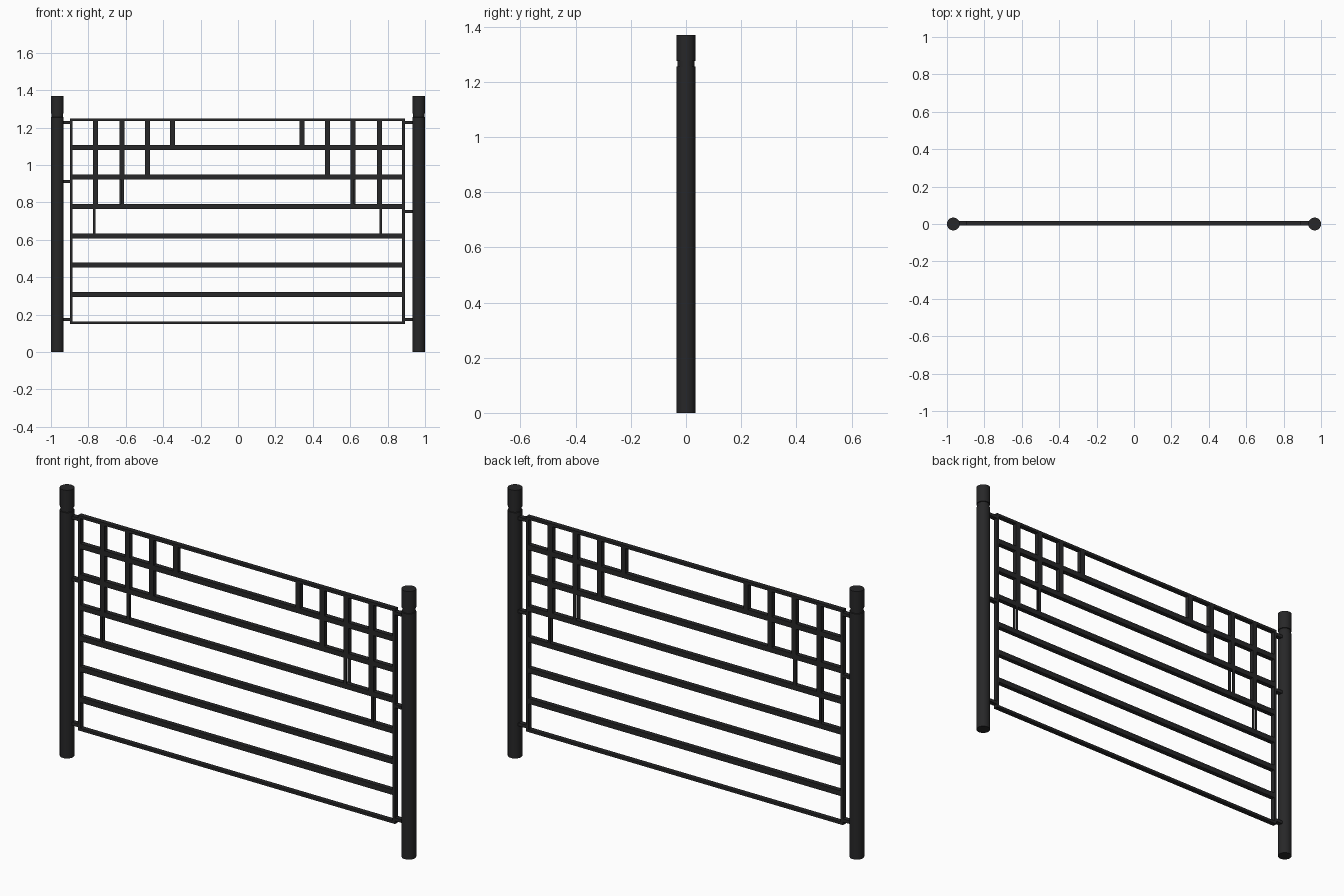
import bpy, bmesh, math

if "Cube" in bpy.data.objects:
    bpy.data.objects.remove(bpy.data.objects["Cube"])

mat = bpy.data.materials.new("black_metal")
mat.diffuse_color = (0.02, 0.02, 0.021, 1)
mat.use_nodes = True
mat.node_tree.nodes["Principled BSDF"].inputs["Base Color"].default_value = mat.diffuse_color


def mesh_object(name, bm):
    bmesh.ops.recalc_face_normals(bm, faces=bm.faces)
    me = bpy.data.meshes.new(name)
    bm.to_mesh(me)
    bm.free()
    me.materials.append(mat)
    ob = bpy.data.objects.new(name, me)
    bpy.context.collection.objects.link(ob)
    return ob


def bar(name, x0, x1, y0, y1, z0, z1):
    bm = bmesh.new()
    bmesh.ops.create_cube(bm, size=1)
    for v in bm.verts:
        v.co = ((x0 + x1) / 2 + v.co.x * (x1 - x0),
                (y0 + y1) / 2 + v.co.y * (y1 - y0),
                (z0 + z1) / 2 + v.co.z * (z1 - z0))
    return mesh_object(name, bm)


def lathe(name, x, profile, sides=32):
    bm = bmesh.new()
    rings = [[bm.verts.new((x + r * math.cos(2 * math.pi * i / sides),
                            r * math.sin(2 * math.pi * i / sides), z))
              for i in range(sides)] for r, z in profile]
    for a, b in zip(rings, rings[1:]):
        for i in range(sides):
            j = (i + 1) % sides
            bm.faces.new((a[i], a[j], b[j], b[i]))
    bm.faces.new(rings[0])
    bm.faces.new(rings[-1])
    ob = mesh_object(name, bm)
    bpy.context.view_layer.objects.active = ob
    ob.select_set(True)
    bpy.ops.object.shade_smooth_by_angle()
    ob.select_set(False)


# Gate frame limits
CX = -0.003
L, R = -0.899, 0.892
BOT, TOP = 0.149, 1.248
YF, YB = -0.007, 0.017
T = 0.014    # frame thickness
W = 0.027    # rail and upright width
S = 0.003    # strip thickness

# Round posts with a groove under the cap
for side, x in (("left", -0.966), ("right", 0.966)):
    lathe(side + "_post", x, [(0.034, 0), (0.034, 1.255), (0.030, 1.256),
                              (0.030, 1.275), (0.034, 1.276), (0.034, 1.37)])

# Thin outer frame
bar("frame_top", L, R, YF, YB, TOP - T, TOP)
bar("frame_bottom", L, R, YF, YB, BOT, BOT + T)
bar("frame_left", L, L + T, YF, YB, BOT + T, TOP - T)
bar("frame_right", R - T, R, YF, YB, BOT + T, TOP - T)

# Horizontal rails
rails = [1.0925 - 0.157 * i for i in range(6)]
for z in rails:
    bar("rail", L + T, R - T, YF, YB, z - W / 2, z + W / 2)

# Stepped uprights, solid between rails
for dx, levels in ((0.346, 1), (0.482, 2), (0.618, 2), (0.759, 3)):
    for s in (-1, 1):
        x = CX + s * dx
        top = TOP - T
        for z in rails[:levels]:
            bar("upright", x - W / 2, x + W / 2, YF, YB, z + W / 2, top)
            top = z - W / 2

# Lowest sections of the outer uprights: open pairs of thin strips
for s in (-1, 1):
    x = CX + s * 0.618
    for y, d in ((YF, -s), (YB - S, s)):
        bar("paired_strip", x + d * 0.004 - 0.0085, x + d * 0.004 + 0.0085,
            y, y + S, rails[2] + W / 2, rails[1] - W / 2)
    x = CX + s * 0.766
    for y in (YF, YB - S):
        bar("low_strip", x - 0.006, x + 0.006, y, y + S,
            rails[3] + W / 2, rails[2] - W / 2)

# Hinge and latch pins joining the frame to the posts
for z in (1.226, 0.911, 0.173):
    bar("hinge_pin", -0.945, L, YF, YB, z - 0.008, z + 0.008)
for z in (1.226, 0.751, 0.173):
    bar("latch_pin", R, 0.945, YF, YB, z - 0.008, z + 0.008)
